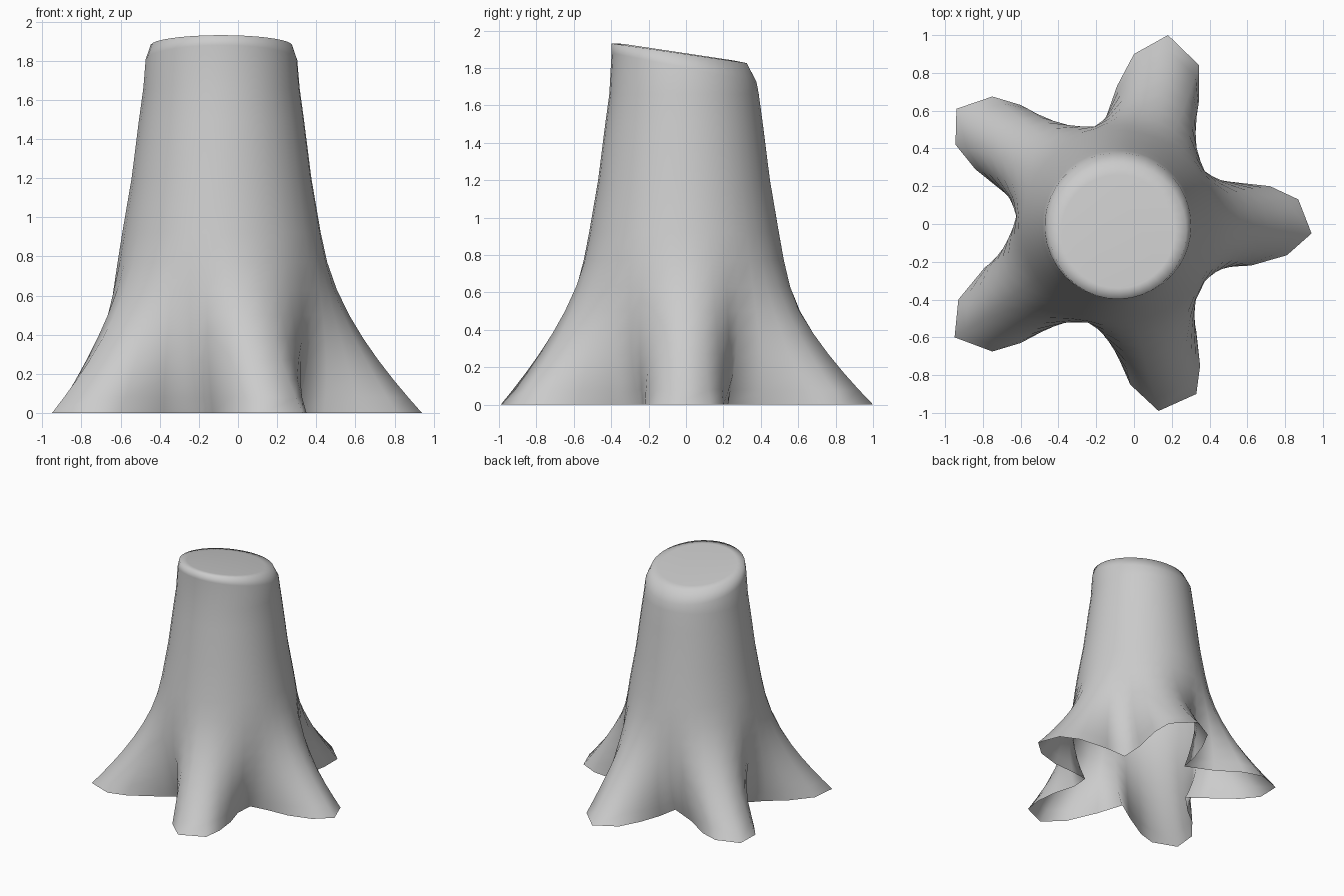
import bpy, bmesh, math
from mathutils import Vector

if "Cube" in bpy.data.objects:
    bpy.data.objects.remove(bpy.data.objects["Cube"])

# Ground outline of each root: inner valley first, then round the tip (counter-clockwise)
roots = [
    [(.29, -.25), (.44, -.23), (.62, -.22), (.81, -.165), (.94, -.05), (.87, .13), (.72, .20), (.46, .225)],
    [(.28, .22), (.29, .42), (.345, .66), (.345, .84), (.18, 1.0), (.0, .90), (-.09, .73), (-.15, .56)],
    [(-.18, .40), (-.40, .50), (-.60, .63), (-.75, .675), (-.94, .61), (-.945, .42), (-.84, .29), (-.66, .15)],
    [(-.50, .03), (-.66, -.13), (-.79, -.23), (-.93, -.40), (-.95, -.60), (-.75, -.675), (-.60, -.63), (-.38, -.50)],
    [(-.20, -.38), (-.13, -.60), (-.02, -.85), (.13, -.99), (.33, -.90), (.35, -.75), (.33, -.57), (.28, -.40)],
]
CX, CY = -.085, -.01
FLARE = .92          # height where the roots leave the trunk

# Trunk angles: spread evenly between neighbouring valleys
valleys = [math.atan2(r[0][1] - CY, r[0][0] - CX) % math.tau for r in roots]
valleys[0] -= math.tau
valleys.append(valleys[0] + math.tau)
outline, angles = [], []
for k, root in enumerate(roots):
    for j, p in enumerate(root):
        outline.append(Vector(p))
        angles.append(valleys[k] + (valleys[k + 1] - valleys[k]) * j / len(root))


def circle(r, cy=CY):
    return [Vector((CX + r * math.cos(a), cy + r * math.sin(a))) for a in angles]


bm = bmesh.new()
rings = []


def add_ring(points, height):
    rings.append([bm.verts.new((p.x, p.y, height(p))) for p in points])


# Flaring roots blending up into the trunk
for z in (0, .08, .17, .27, .38, .50, .63, .77):
    s = (1 - z / FLARE) ** 2.15
    trunk = circle(.51 + .14 * (FLARE - z))
    add_ring([t.lerp(b, s) for t, b in zip(trunk, outline)], lambda p: z)
# Tapering trunk
for r, z in ((.508, .92), (.46, 1.2), (.422, 1.5), (.40, 1.66)):
    add_ring(circle(r), lambda p: z)
# Rounded rim and slanted cut
add_ring(circle(.388), lambda p: 1.80 - .20 * p.y)
add_ring(circle(.362, -.036), lambda p: 1.873 - .145 * p.y)
add_ring(circle(.30, -.04), lambda p: 1.878 - .15 * p.y)

n = len(angles)
for lo, hi in zip(rings, rings[1:]):
    for i in range(n):
        j = (i + 1) % n
        bm.faces.new((lo[i], lo[j], hi[j], hi[i]))
bm.faces.new(rings[-1])
for f in bm.faces:
    f.smooth = True

mesh = bpy.data.meshes.new("tree_stump")
bm.to_mesh(mesh)
bm.free()
stump = bpy.data.objects.new("tree_stump", mesh)
bpy.context.collection.objects.link(stump)
